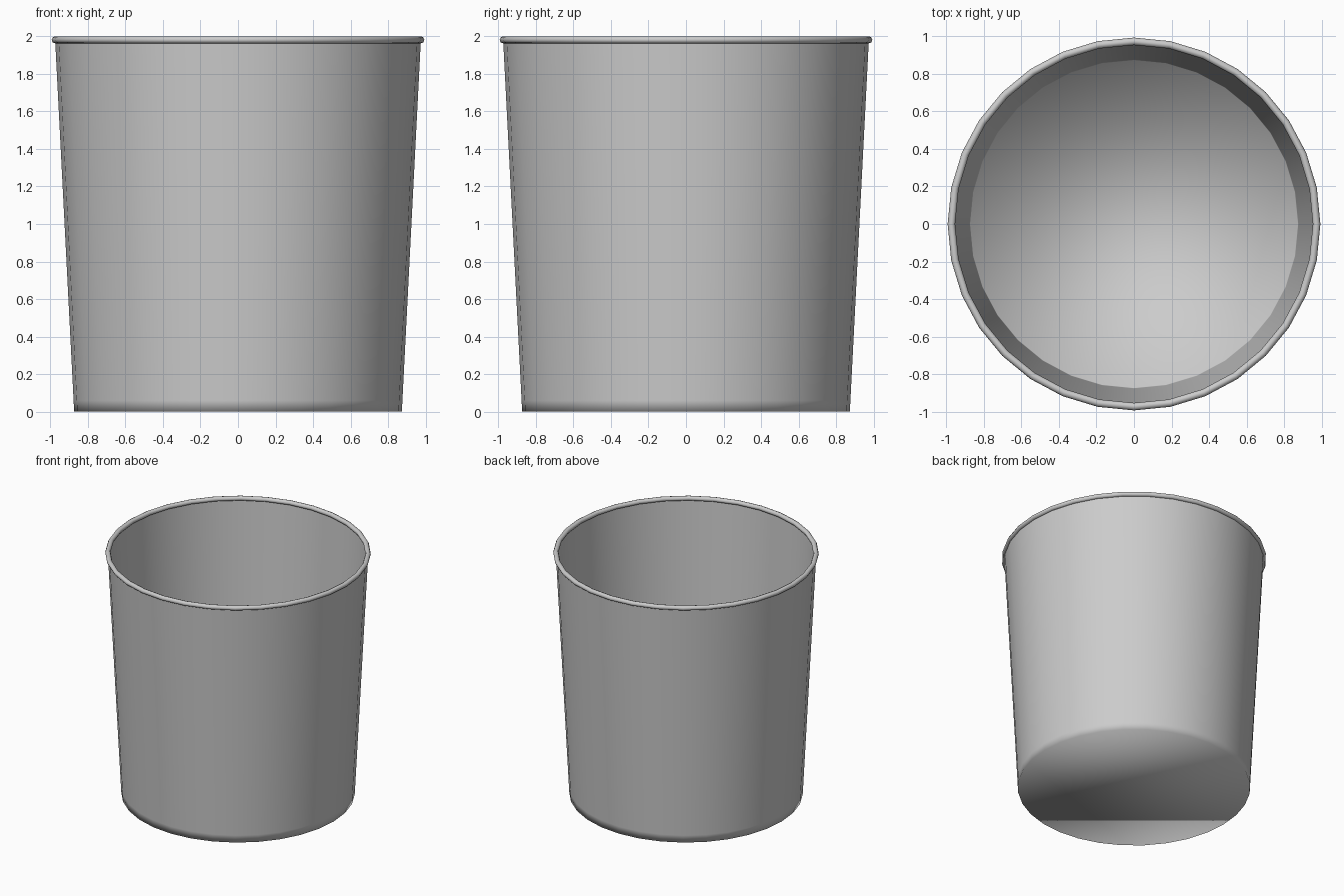
import bpy, bmesh, math

if "Cube" in bpy.data.objects:
    bpy.data.objects.remove(bpy.data.objects["Cube"])

SIDES = 32


def ring(bm, r, z):
    return [bm.verts.new((r * math.cos(2 * math.pi * i / SIDES),
                          r * math.sin(2 * math.pi * i / SIDES), z))
            for i in range(SIDES)]


def lathe(name, profile, closed=False, floor=False):
    """Revolve (radius, z) points about the z axis."""
    bm = bmesh.new()
    rings = [ring(bm, r, z) for r, z in profile]
    pairs = list(zip(rings, rings[1:]))
    if closed:
        pairs.append((rings[-1], rings[0]))
    for a, b in pairs:
        for i in range(SIDES):
            j = (i + 1) % SIDES
            bm.faces.new((a[i], a[j], b[j], b[i]))
    if floor:
        bm.faces.new(rings[0][::-1])
    if closed:
        bmesh.ops.recalc_face_normals(bm, faces=bm.faces)
    for f in bm.faces:
        f.smooth = True
    me = bpy.data.meshes.new(name)
    bm.to_mesh(me)
    bm.free()
    ob = bpy.data.objects.new(name, me)
    bpy.context.collection.objects.link(ob)
    return ob


# Thin tapered wall with a flat floor, support loop near the base
lathe("bin_body", [(0.873, 0), (0.876, 0.06), (0.974, 1.975)], floor=True)

# Rolled rim, rounded tube section
rim = [(0.973 + 0.02 * math.cos(a), 1.981 + 0.019 * math.sin(a))
       for a in (2 * math.pi * k / 8 for k in range(8))]
lathe("rim", rim, closed=True)
